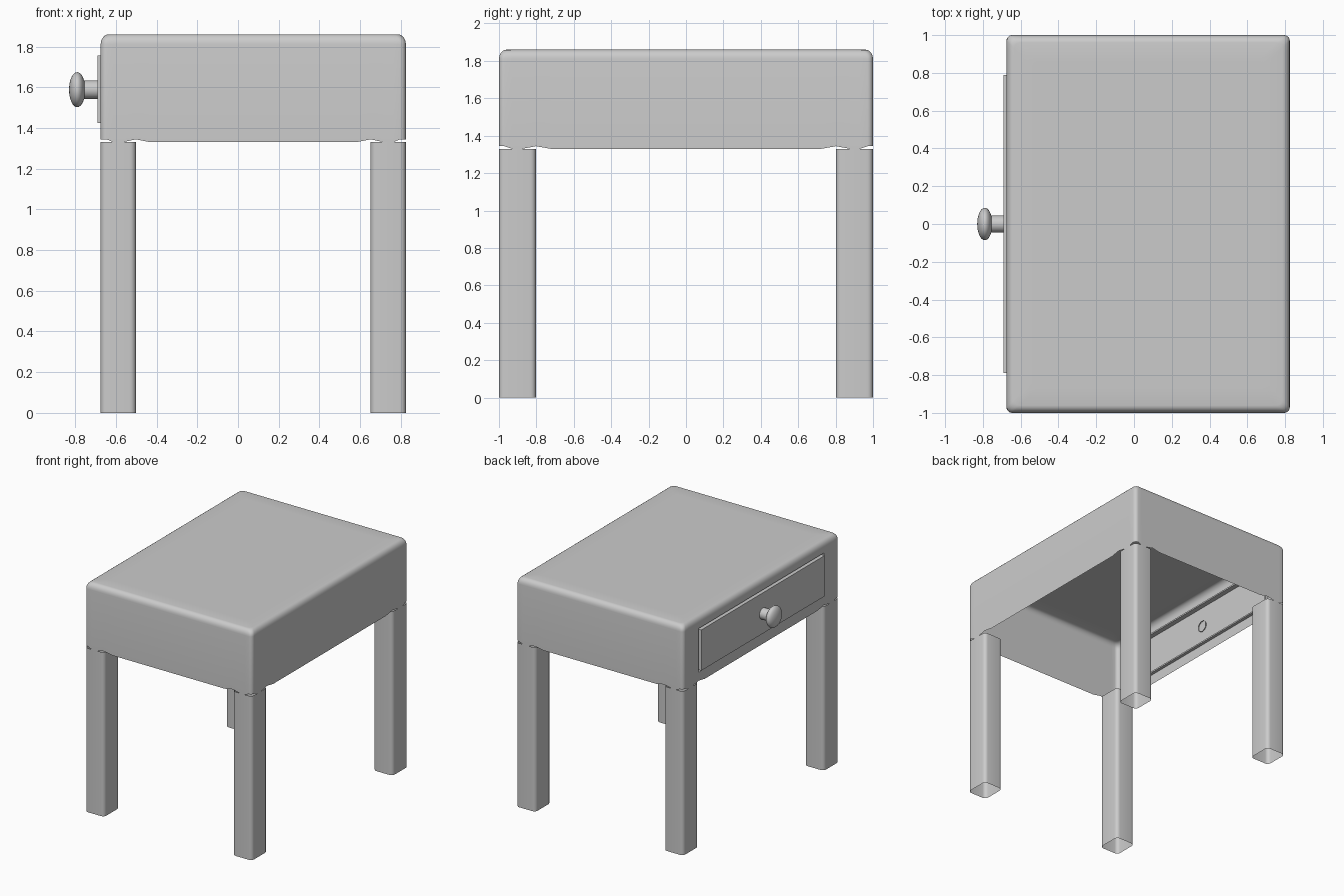
import bpy, bmesh, math
from mathutils import Vector

if "Cube" in bpy.data.objects:
    bpy.data.objects.remove(bpy.data.objects["Cube"])

CX, HX, HY = 0.075, 0.75, 1.0        # body centre and half sizes
LX, LY = 0.174, 0.198                # leg widths
Z0, Z1 = 1.33, 1.86                  # body bottom and top


def rounded_ring(cx, cy, hx, hy, r, z, legs=False, lift=0.0):
    """Rounded rectangle; optional side points around the leg joints."""
    pts = []
    for i, (sx, sy) in enumerate([(1, 1), (-1, 1), (-1, -1), (1, -1)]):
        a0 = i * math.pi / 2
        for k in range(6):
            a = a0 + k * math.pi / 10
            pts.append(Vector((cx + sx * (hx - r) + r * math.cos(a),
                               cy + sy * (hy - r) + r * math.sin(a), z + lift)))
        if legs:
            h, w = (hx, LX) if i % 2 == 0 else (hy, LY)
            d = Vector((math.cos(a0 + math.pi), math.sin(a0 + math.pi), 0))
            side = [(0.35 * w, 0), (0.62 * w, 0), (w, lift), (1.4 * w, 0)]
            side += [(2 * h - t, l) for t, l in reversed(side)]
            for t, l in side:
                pts.append(Vector((cx + sx * hx, cy + sy * hy, z + l)) + d * t)
    return pts


def loft(name, rings, cap=False, angle=40, edit=None):
    bm = bmesh.new()
    rows = [[bm.verts.new(p) for p in ring] for ring in rings]
    for a, b in zip(rows, rows[1:]):
        n = len(a)
        for i in range(n):
            bm.faces.new((a[i], a[(i + 1) % n], b[(i + 1) % n], b[i]))
    if cap:
        bm.faces.new(rows[-1])
    if edit:
        edit(bm)
    me = bpy.data.meshes.new(name)
    bm.to_mesh(me)
    bm.free()
    ob = bpy.data.objects.new(name, me)
    bpy.context.collection.objects.link(ob)
    bpy.ops.object.select_all(action='DESELECT')
    ob.select_set(True)
    bpy.context.view_layer.objects.active = ob
    bpy.ops.object.shade_smooth_by_angle(angle=math.radians(angle))
    return ob


# Drawer opening in the -x wall
DY, DZ0, DZ1, GAP = 0.79, 1.425, 1.755, 0.012
XW = CX - HX


def cut_opening(bm):
    for co, no in [((0, -DY - GAP, 0), (0, 1, 0)), ((0, DY + GAP, 0), (0, 1, 0)),
                   ((0, 0, DZ0 - GAP), (0, 0, 1)), ((0, 0, DZ1 + GAP), (0, 0, 1))]:
        wall = [f for f in bm.faces if all(v.co.x < XW + 0.001 for v in f.verts)]
        geom = set(wall) | {e for f in wall for e in f.edges} | {v for f in wall for v in f.verts}
        bmesh.ops.bisect_plane(bm, geom=list(geom), plane_co=co, plane_no=no, dist=1e-5)
    hole = []
    for f in bm.faces:
        c = f.calc_center_median()
        if c.x < XW + 0.001 and abs(c.y) < DY + GAP and DZ0 - GAP < c.z < DZ1 + GAP:
            hole.append(f)
    bmesh.ops.delete(bm, geom=hole, context='FACES')


# Body: open-bottomed shell with a rounded top edge
rings = [rounded_ring(CX, 0, HX, HY, 0.03, Z0, True, 0.014),
         rounded_ring(CX, 0, HX, HY, 0.03, Z1 - 0.05, True)]
for k in range(1, 6):
    a = k * math.pi / 10
    i = 0.04 * (1 - math.cos(a))
    rings.append(rounded_ring(CX, 0, HX - i, HY - i, 0.03, Z1 - 0.05 + 0.05 * math.sin(a), True))
rings.append(rounded_ring(CX, 0, HX - 0.14, HY - 0.14, 0.03, Z1, True))
loft("table_body", rings, cap=True, edit=cut_opening)

# Legs: open rounded-square tubes
for sx, nx in ((-1, "left"), (1, "right")):
    for sy, ny in ((-1, "front"), (1, "back")):
        cx, cy = CX + sx * (HX - LX / 2), sy * (HY - LY / 2)
        loft(f"{ny}_{nx}_leg", [rounded_ring(cx, cy, LX / 2, LY / 2, 0.03, z) for z in (0, Z0)])


# Drawer front: raised panel with a shallow groove around it
def rect(x, g):
    y, b, t = DY + g, DZ0 - g, DZ1 + g
    return [Vector(p) for p in ((x, y, b), (x, -y, b), (x, -y, t), (x, y, t))]


loft("drawer_front", [rect(XW, GAP), rect(XW + 0.025, GAP), rect(XW + 0.025, 0),
                      rect(XW - 0.015, 0)], cap=True)

# Knob: turned profile around the x axis
profile = [(-0.683, 0.045), (-0.755, 0.045)]
for k in range(3, 17):
    a = k * math.pi / 16
    profile.append((-0.79 + 0.04 * math.cos(a), max(0.086 * math.sin(a), 0.002)))
N = 32
loft("drawer_knob", [[Vector((x, -r * math.cos(2 * math.pi * j / N),
                              1.588 + r * math.sin(2 * math.pi * j / N))) for j in range(N)]
                     for x, r in profile], cap=True)

# Consistent normals on the closed-looking parts
for ob in bpy.context.collection.objects:
    bm = bmesh.new()
    bm.from_mesh(ob.data)
    if ob.name != "drawer_front":
        bmesh.ops.recalc_face_normals(bm, faces=bm.faces)
    bm.to_mesh(ob.data)
    bm.free()
